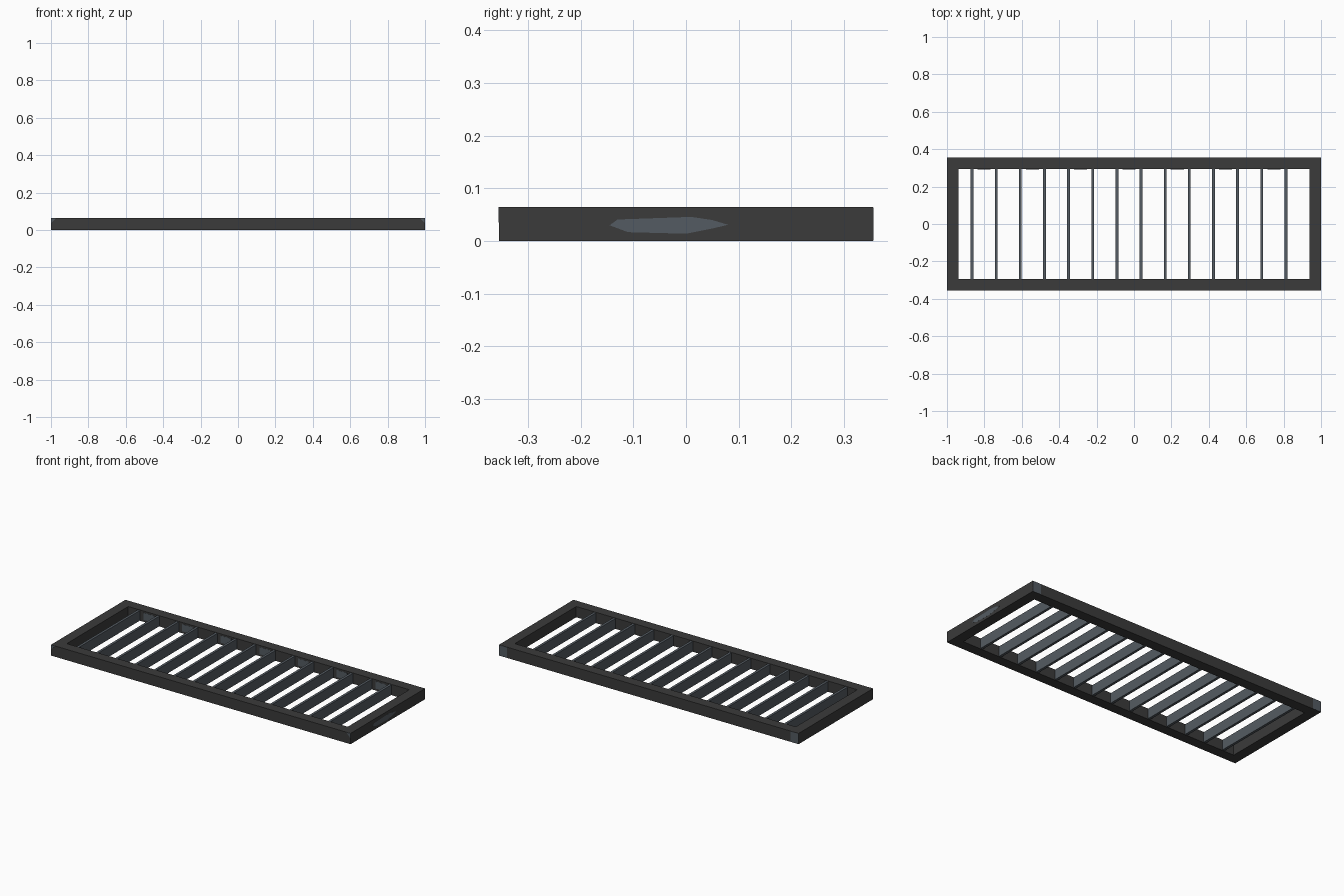
import bpy, bmesh

if "Cube" in bpy.data.objects:
    bpy.data.objects.remove(bpy.data.objects["Cube"])

def material(name, rgb):
    m = bpy.data.materials.new(name)
    m.diffuse_color = (*rgb, 1)
    m.use_nodes = True
    m.node_tree.nodes["Principled BSDF"].inputs["Base Color"].default_value = m.diffuse_color
    return m

IRON = material("dark iron", (0.043, 0.043, 0.043))
STEEL = material("worn steel", (0.088, 0.105, 0.122))
HX, HY, H, W = 1.0, 0.355, 0.065, 0.062   # half sizes, height, rail width

def finish(name, bm, mat):
    bmesh.ops.recalc_face_normals(bm, faces=bm.faces)
    me = bpy.data.meshes.new(name)
    bm.to_mesh(me)
    bm.free()
    me.materials.append(mat)
    ob = bpy.data.objects.new(name, me)
    bpy.context.collection.objects.link(ob)
    return ob

def box(name, x0, x1, y0, y1, z0, z1, mat):
    bm = bmesh.new()
    bmesh.ops.create_cube(bm, size=1)
    for v in bm.verts:
        v.co = (x1 if v.co.x > 0 else x0, y1 if v.co.y > 0 else y0, z1 if v.co.z > 0 else z0)
    return finish(name, bm, mat)

def prism(name, points, offset, mat):
    bm = bmesh.new()
    f = bm.faces.new([bm.verts.new(p) for p in points])
    new = bmesh.ops.extrude_face_region(bm, geom=[f])["geom"]
    bmesh.ops.translate(bm, vec=offset, verts=[g for g in new if isinstance(g, bmesh.types.BMVert)])
    return finish(name, bm, mat)

# Rectangular frame: a square rail swept around four mitred corners
bm = bmesh.new()
rings = []
for sx, sy in ((-1, -1), (1, -1), (1, 1), (-1, 1)):
    rings.append([bm.verts.new((sx * (HX - i), sy * (HY - i), z))
                  for i, z in ((0, 0), (0, H), (W, H), (W, 0))])
for a, b in zip(rings, rings[1:] + rings[:1]):
    for k in range(4):
        n = (k + 1) % 4
        bm.faces.new((a[k], b[k], b[n], a[n]))
finish("frame", bm, IRON)

# Upright cross slats
for i in range(14):
    x = -0.866 + i * 0.1291
    box(f"slat_{i + 1}", x - 0.0075, x + 0.0075, -0.296, 0.296, 0.002, 0.063, STEEL)

# Worn patches on the back inner wall, in every other gap
for i in range(0, 13, 2):
    x = -0.866 + (i + 0.5) * 0.1291
    box(f"inner_wear_{i // 2 + 1}", x - 0.035, x + 0.035, HY - W - 0.001, HY - W + 0.001, 0.012, 0.055, STEEL)

# Worn patch on the right end, and on the frame corners
lens = ((-0.145, 0.03), (-0.11, 0.017), (0, 0.014), (0.05, 0.024),
        (0.08, 0.031), (0.05, 0.040), (0.01, 0.046), (-0.13, 0.041))
prism("end_wear", [(HX - 0.001, y, z) for y, z in lens], (0.0015, 0, 0), STEEL)
for s, side in ((-1, "left"), (1, "right")):
    box(f"back_corner_wear_{side}", *sorted((s * 0.945, s * HX)), HY - 0.001, HY + 0.0005, 0.001, H - 0.001, STEEL)
    tri = ((s * HX, H), (s * 0.972, H), (s * HX, 0.035))
    prism(f"front_corner_wear_{side}", [(x, -HY + 0.001, z) for x, z in tri], (0, -0.0015, 0), STEEL)
